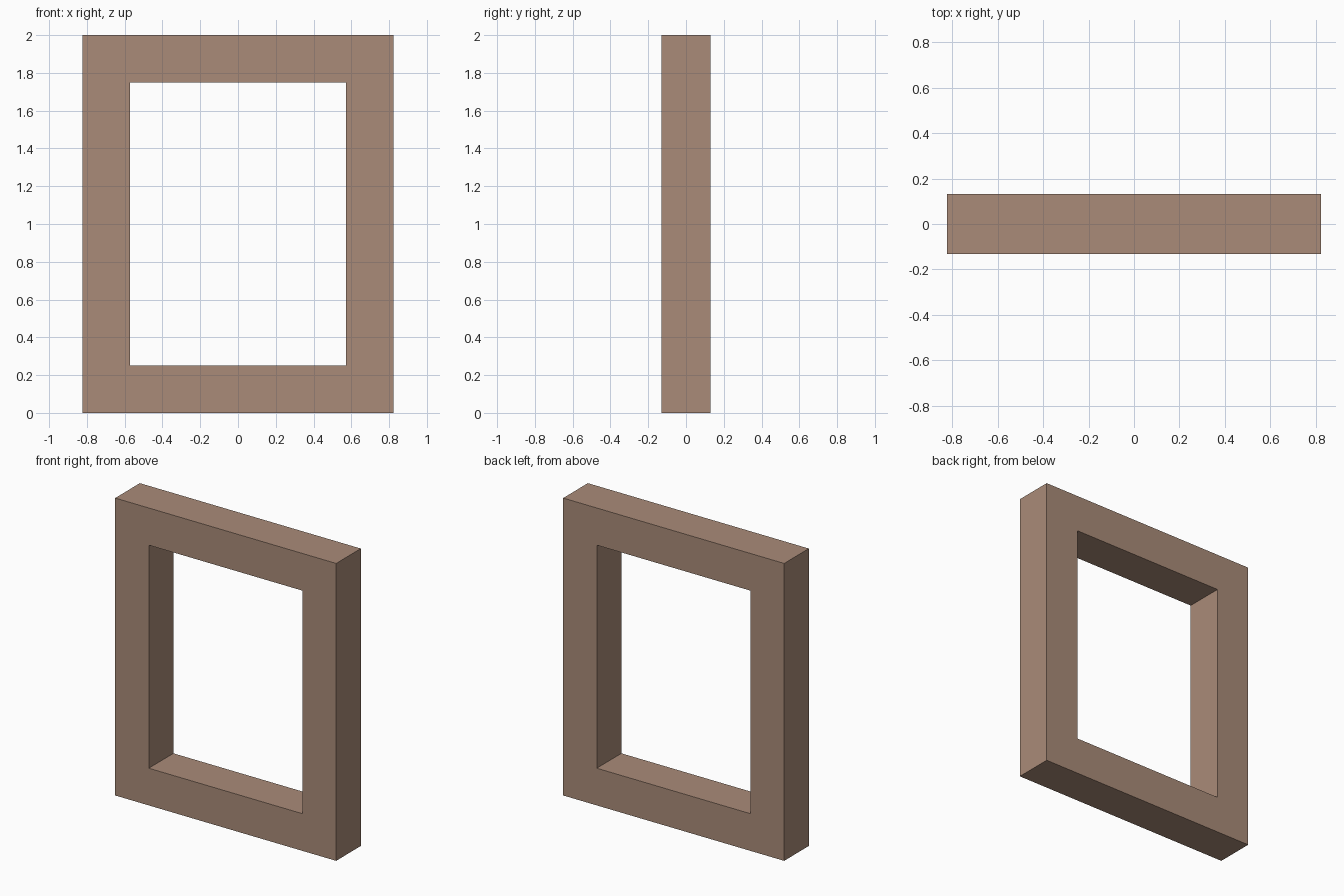
import bpy, bmesh

if "Cube" in bpy.data.objects:
    bpy.data.objects.remove(bpy.data.objects["Cube"])

HALF_W, HEIGHT, HALF_D, BORDER = 0.822, 2.0, 0.131, 0.25


def rectangle(bm, hw, z0, z1):
    return [bm.verts.new((x, -HALF_D, z))
            for x, z in ((-hw, z0), (hw, z0), (hw, z1), (-hw, z1))]


# Rectangular frame: front ring of quads, extruded to full depth
bm = bmesh.new()
outer = rectangle(bm, HALF_W, 0, HEIGHT)
inner = rectangle(bm, HALF_W - BORDER, BORDER, HEIGHT - BORDER)
ring = []
for i in range(4):
    j = (i + 1) % 4
    ring.append(bm.faces.new((outer[i], outer[j], inner[j], inner[i])))
back = bmesh.ops.extrude_face_region(bm, geom=ring, use_keep_orig=True)
bmesh.ops.translate(bm, vec=(0, 2 * HALF_D, 0),
                    verts=[g for g in back["geom"] if isinstance(g, bmesh.types.BMVert)])
bmesh.ops.recalc_face_normals(bm, faces=bm.faces)

mesh = bpy.data.meshes.new("window_frame")
bm.to_mesh(mesh)
bm.free()
frame = bpy.data.objects.new("window_frame", mesh)
bpy.context.collection.objects.link(frame)

# Brown wood colour
wood = bpy.data.materials.new("brown_wood")
wood.diffuse_color = (0.40, 0.26, 0.19, 1)
wood.use_nodes = True
wood.node_tree.nodes["Principled BSDF"].inputs["Base Color"].default_value = wood.diffuse_color
mesh.materials.append(wood)
